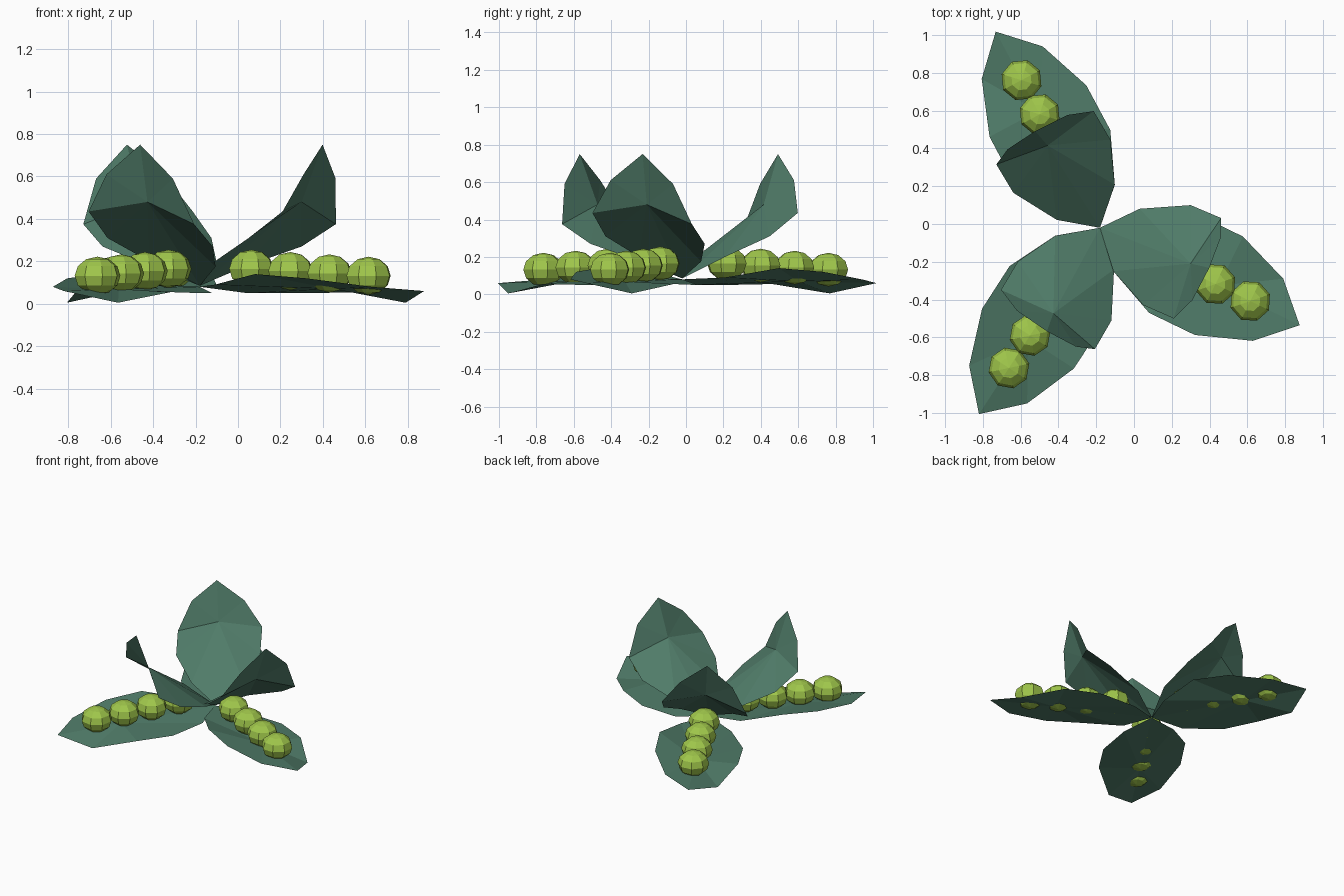
import bpy
import bmesh
from math import radians
from mathutils import Matrix, Vector

if "Cube" in bpy.data.objects:
    bpy.data.objects.remove(bpy.data.objects["Cube"])

CENTRE = Vector((-0.18, -0.02, 0))
TURNS = (0, 144, 263)          # the three clusters around the stem


def material(name, rgb):
    m = bpy.data.materials.new(name)
    m.diffuse_color = (*rgb, 1)
    m.use_nodes = True
    m.node_tree.nodes["Principled BSDF"].inputs["Base Color"].default_value = m.diffuse_color
    return m


leaf_green = material("leaf_green", (0.08, 0.2, 0.14))
berry_green = material("berry_green", (0.35, 0.57, 0.07))


def finish(name, bm, mat, angle):
    """Turn local (along, across, up) geometry about the stem and place it."""
    bm.transform(Matrix.Translation(CENTRE) @ Matrix.Rotation(radians(angle), 4, 'Z'))
    me = bpy.data.meshes.new(name)
    bm.to_mesh(me)
    bm.free()
    me.materials.append(mat)
    bpy.context.collection.objects.link(bpy.data.objects.new(name, me))


def leaf(name, rim, middle, angle):
    """Single sheet: outline fanned around one vertex on the midrib."""
    bm = bmesh.new()
    mid = bm.verts.new(middle)
    vs = [bm.verts.new(p) for p in rim]
    for a, b in zip(vs, vs[1:] + vs[:1]):
        bm.faces.new((mid, a, b))
    finish(name, bm, leaf_green, angle)


# outlines run base, right edge, tip, left edge
low_rim = [(0, 0, 0.08), (0.164, -0.176, 0.09), (0.431, -0.291, 0.14),
           (0.70, -0.29, 0.12), (0.99, -0.183, 0.08), (1.176, 0, 0.06),
           (0.99, 0.183, 0.005), (0.70, 0.29, 0.055), (0.431, 0.291, 0.05),
           (0.164, 0.176, 0.05)]
high_rim = [(0, 0, 0.085), (0.152, -0.187, 0.20), (0.367, -0.294, 0.31),
            (0.5415, -0.299, 0.435), (0.597, -0.172, 0.61), (0.616, 0.02, 0.75),
            (0.612, 0.194, 0.59), (0.575, 0.288, 0.375), (0.40, 0.291, 0.27),
            (0.157, 0.172, 0.175)]

for n, turn in enumerate(TURNS, 1):
    leaf(f"spread_leaf_{n}", low_rim, (0.70, 0, 0.07), turn - 26)
    leaf(f"raised_leaf_{n}", high_rim, (0.516, 0.004, 0.48), turn - 22)
    # row of four slightly flattened berries
    for i in range(4):
        bm = bmesh.new()
        bmesh.ops.create_uvsphere(bm, u_segments=8, v_segments=6, radius=1)
        bm.transform(Matrix.Translation((0.27 + 0.205 * i, 0, 0.165 - 0.011 * i))
                     @ Matrix.Diagonal((0.11, 0.11, 0.09, 1)))
        finish(f"berry_{n}_{i + 1}", bm, berry_green, turn - 26)
